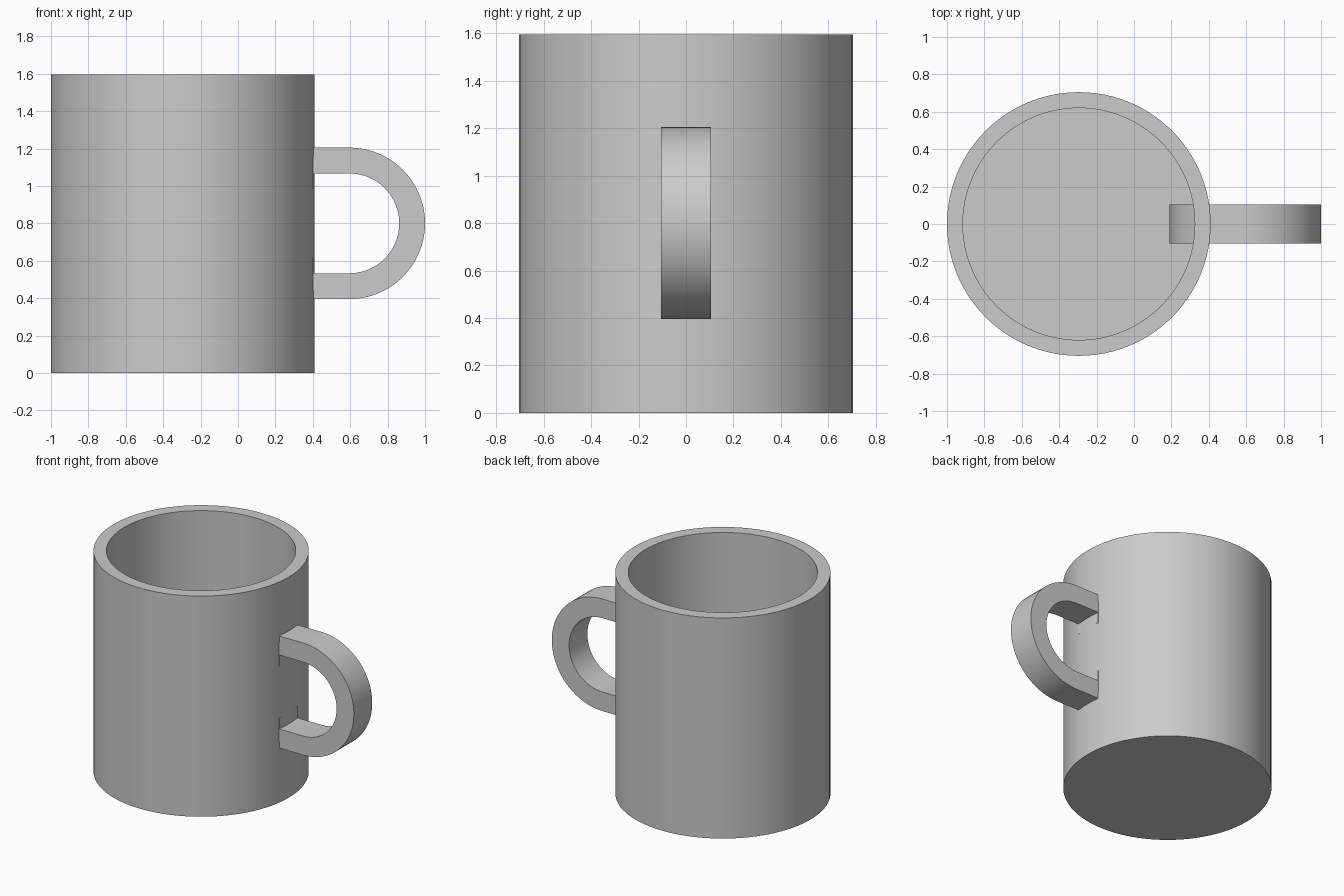
import bpy, bmesh
from math import sin, cos, acos, pi

if "Cube" in bpy.data.objects:
    bpy.data.objects.remove(bpy.data.objects["Cube"])

# Single grey material
grey = bpy.data.materials.new("light grey")
grey.use_nodes = True
colour = (0.6, 0.6, 0.6, 1)
grey.diffuse_color = colour
grey.node_tree.nodes["Principled BSDF"].inputs["Base Color"].default_value = colour


def finish(bm, name):
    bmesh.ops.recalc_face_normals(bm, faces=bm.faces)
    mesh = bpy.data.meshes.new(name)
    bm.to_mesh(mesh)
    bm.free()
    mesh.materials.append(grey)
    obj = bpy.data.objects.new(name, mesh)
    bpy.context.collection.objects.link(obj)
    bpy.ops.object.select_all(action='DESELECT')
    obj.select_set(True)
    bpy.context.view_layer.objects.active = obj
    bpy.ops.object.shade_smooth_by_angle(angle=pi / 6)
    return obj


def lathe(name, profile, centre_x, segments=96):
    """Revolve (radius, z) points about a vertical axis and cap both ends."""
    bm = bmesh.new()
    rings = [[bm.verts.new((centre_x + r * cos(2 * pi * i / segments),
                            r * sin(2 * pi * i / segments), z))
              for i in range(segments)] for r, z in profile]
    for a, b in zip(rings, rings[1:]):
        for i in range(segments):
            j = (i + 1) % segments
            bm.faces.new((a[i], a[j], b[j], b[i]))
    bm.faces.new(rings[0])
    bm.faces.new(rings[-1])
    return finish(bm, name)


def band(name, outer, inner, half_width):
    """Solid strip between two matching (x, z) paths, extruded along y."""
    bm = bmesh.new()
    rows = [[bm.verts.new((x, y, z)) for (x, z), y in
             ((o, -half_width), (o, half_width), (i, half_width), (i, -half_width))]
            for o, i in zip(outer, inner)]
    for a, b in zip(rows, rows[1:]):
        for k in range(4):
            m = (k + 1) % 4
            bm.faces.new((a[k], a[m], b[m], b[k]))
    bm.faces.new(rows[0])
    bm.faces.new(rows[-1])
    return finish(bm, name)


def arc(radius, start, end, steps=40):
    angles = [start + (end - start) * i / steps for i in range(steps + 1)]
    return [(HANDLE_X + radius * cos(a), HANDLE_Z + radius * sin(a)) for a in angles]


# Hollow cup body
HEIGHT, RADIUS, BORE, FLOOR = 1.595, 0.705, 0.62, 0.085
lathe("mug_body", [(RADIUS, 0), (RADIUS, HEIGHT), (BORE, HEIGHT), (BORE, FLOOR)],
      RADIUS - 1)

# Handle: half ring with straight arms reaching the wall
HANDLE_X, HANDLE_Z, ROOT_X = 0.595, 0.8, 0.405
R_OUT, R_IN, HALF = 0.405, 0.267, 0.105


def with_arms(radius):
    return ([(ROOT_X, HANDLE_Z + radius)] + arc(radius, pi / 2, -pi / 2)
            + [(ROOT_X, HANDLE_Z - radius)])


band("handle", with_arms(R_OUT), with_arms(R_IN), HALF)


# Rear arc of the ring, set through the wall and ending flush with the arms
def rear_arc(radius):
    a = acos((ROOT_X - HANDLE_X) / radius)
    return arc(radius, a, 2 * pi - a)


band("handle_inner_arc", rear_arc(R_OUT), rear_arc(R_IN), HALF)
